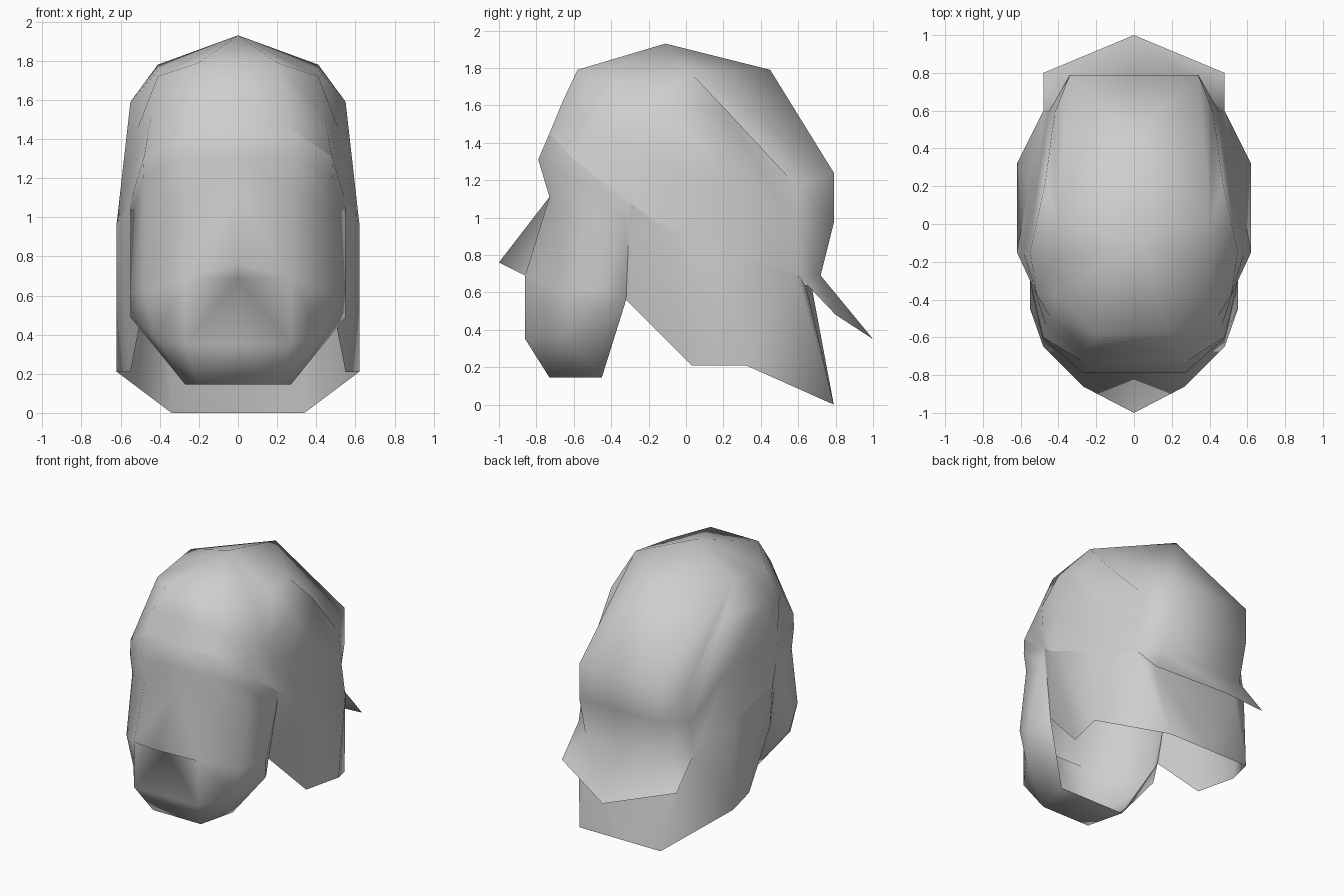
import bpy
import bmesh
import math
from mathutils import Vector

cube = bpy.data.objects.get("Cube")
if cube:
    bpy.data.objects.remove(cube, do_unlink=True)

# One plain shell colour
grey = bpy.data.materials.new("shell grey")
grey.use_nodes = True
colour = (0.62, 0.62, 0.62, 1)
grey.diffuse_color = colour
grey.node_tree.nodes["Principled BSDF"].inputs["Base Color"].default_value = colour


def build_shell(name, faces, inside, sharp_angle):
    """Weld faces given as point tuples, mirror them over x and smooth them."""
    bm = bmesh.new()
    for face in faces:
        corners = [p for i, p in enumerate(face) if p not in face[:i]]
        if len(corners) > 2:
            bm.faces.new([bm.verts.new(p) for p in corners])
    bmesh.ops.remove_doubles(bm, verts=bm.verts, dist=0.001)
    bmesh.ops.recalc_face_normals(bm, faces=bm.faces)
    bm.normal_update()
    outward = sum((f.calc_center_median() - Vector(inside)).dot(f.normal) * f.calc_area()
                  for f in bm.faces)
    if outward < 0:
        bmesh.ops.reverse_faces(bm, faces=bm.faces)
    mesh = bpy.data.meshes.new(name)
    bm.to_mesh(mesh)
    bm.free()
    mesh.materials.append(grey)
    obj = bpy.data.objects.new(name, mesh)
    bpy.context.collection.objects.link(obj)
    mirror = obj.modifiers.new("both sides", 'MIRROR')
    mirror.use_clip = True
    bpy.ops.object.select_all(action='DESELECT')
    obj.select_set(True)
    bpy.context.view_layer.objects.active = obj
    bpy.ops.object.modifier_apply(modifier=mirror.name)
    bpy.ops.object.shade_smooth_by_angle(angle=math.radians(sharp_angle))


def strip(upper, lower):
    """Quads between two rows of points."""
    return [(upper[i], upper[i + 1], lower[i + 1], lower[i])
            for i in range(len(upper) - 1)]


def halfway(a, b):
    return tuple((Vector(a) + Vector(b)) / 2)


def centred(p):
    """The same point on the middle line."""
    return (0, p[1], p[2])


# Brim: the line shared by dome, mask, skirt and flap, from front to back
brow_top = (.27, -.73, 1.45)
temple = (.48, -.6, 1.31)
cheek_top = (.55, -.3, 1.08)
ear_front = (.62, -.15, .97)
nape_side = (.48, .6, .69)
ear_back = halfway(ear_front, nape_side)
nape = (.34, .72, .69)
brim = [centred(brow_top), brow_top, temple, cheek_top,
        ear_front, ear_back, nape_side, nape, centred(nape)]

# Dome: rings rising from the brim to the crown
crown = (0, -.11, 1.93)
front_top, back_top = (.2, -.58, 1.79), (0, .45, 1.79)
front_corner, side_top = (.41, -.38, 1.72), (.41, .02, 1.78)
top = [centred(front_top), front_top, front_corner,
       halfway(front_corner, side_top),
       side_top, side_top, side_top, back_top, back_top]
front_mid, back_mid = (.25, -.66, 1.62), (.34, .79, 1.24)
side_mid = (.55, -.15, 1.59)
middle = [centred(front_mid), front_mid, halfway(front_corner, temple),
          halfway(side_mid, temple), side_mid, (.47, .22, 1.57),
          (.42, .59, 1.17), back_mid, centred(back_mid)]
back_low = (.34, .79, .97)
low = [halfway(a, b) for a, b in zip(middle[:7], brim)]
low += [back_low, centred(back_low)]
dome = strip(top, middle) + strip(middle, low) + strip(low, brim)
dome += [(crown, a, b) for a, b in zip(top, top[1:])]

# Neck flap: pointed plate running on from the back of the dome
flap_corner = (.48, .8, .48)
flap_tip = (0, 1, .35)
dome += [(nape_side, flap_corner, nape),
         (nape, flap_corner, flap_tip, centred(nape))]
build_shell("dome_with_neck_flap", dome, (0, 0, 1), 80)

# Face mask: rows from the brow down to the chin
brow = (.27, -.79, 1.31)
eye = (.27, -.73, 1.11)
nose_side = (.27, -.86, .69)
chin = (.27, -.86, .35)
jaw_front = (.2, -.73, .145)
jaw_back = (.27, -.45, .145)
notch = (.48, -.32, .56)
visor_tip = (0, -1, .76)
brow_row = [centred(brow), brow, (.485, -.6, 1.2), cheek_top]
eye_row = [centred(eye), eye, (.48, -.58, 1.05), (.55, -.32, .98)]
visor_row = [visor_tip, nose_side, (.48, -.65, .61), (.55, -.45, .62)]
chin_row = [centred(chin), chin, (.42, -.65, .38), (.55, -.45, .49)]
mask = strip(brim[:4], brow_row) + strip(brow_row, eye_row)
mask += strip(eye_row, visor_row)
mask += strip([centred(nose_side)] + visor_row[1:], chin_row)
mask += [
    (visor_tip, nose_side, centred(nose_side)),
    (chin_row[0], chin, jaw_front, centred(jaw_front)),
    (chin, chin_row[2], jaw_front),
    (chin_row[2], chin_row[3], jaw_back, jaw_front),
    (centred(jaw_front), jaw_front, jaw_back, centred(jaw_back)),
    (cheek_top, eye_row[3], notch),
    (eye_row[3], visor_row[3], notch),
    (visor_row[3], chin_row[3], notch),
    (chin_row[3], jaw_back, notch),
]
build_shell("face_mask", mask, (0, -.4, .8), 180)

# Neck skirt: flares from the brim down around the sides and back
hem_front = (.55, .03, .21)
hem_side = (.62, .32, .21)
hem_back = (.34, .79, 0)
back_corner, back_centre = (.36, .64, .64), (0, .67, .64)
skirt = [
    (cheek_top, ear_front, notch),
    (ear_front, hem_front, notch),
    (ear_front, hem_side, hem_front),
    (ear_front, ear_back, hem_side),
    (ear_back, nape_side, hem_side),
    (nape_side, hem_back, hem_side),
    (nape_side, back_corner, hem_back),
    (back_corner, back_centre, centred(hem_back), hem_back),
]
build_shell("neck_skirt", skirt, (0, 0, .5), 75)
